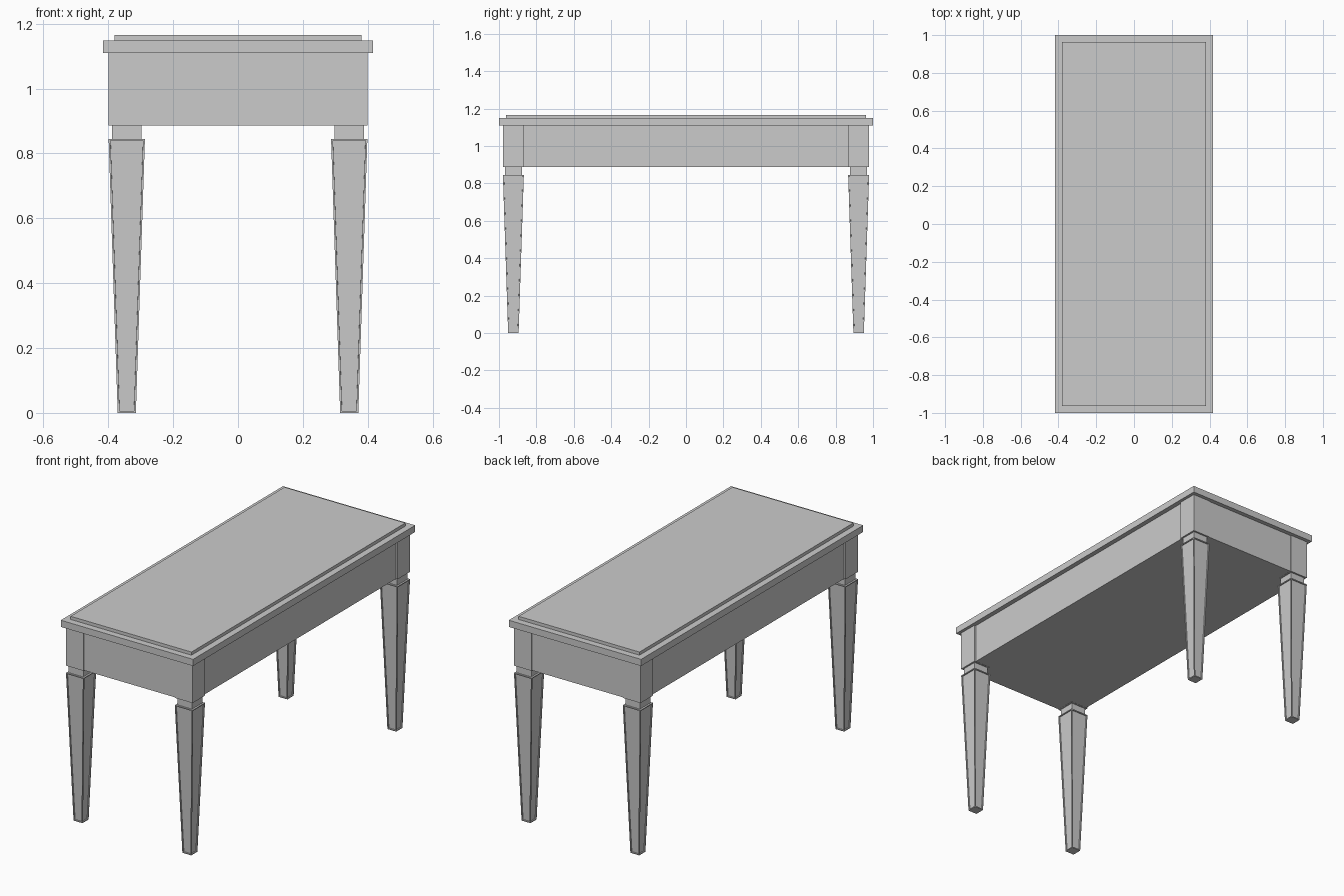
import bpy, bmesh
from mathutils import Vector

if "Cube" in bpy.data.objects:
    bpy.data.objects.remove(bpy.data.objects["Cube"])


def finish(name, bm):
    bmesh.ops.recalc_face_normals(bm, faces=bm.faces)
    me = bpy.data.meshes.new(name)
    bm.to_mesh(me)
    bm.free()
    ob = bpy.data.objects.new(name, me)
    bpy.context.collection.objects.link(ob)
    return ob


def block(name, cx, cy, hx, hy, z0, z1, taper=1.0, panel=None):
    """Box from half sizes; taper scales the foot, panel=(margin, depth) recesses the sides."""
    bm = bmesh.new()
    bmesh.ops.create_cube(bm, size=2)
    for v in bm.verts:
        s = taper if v.co.z < 0 else 1.0
        v.co = Vector((cx + v.co.x * hx * s, cy + v.co.y * hy * s,
                       z0 if v.co.z < 0 else z1))
    if panel:
        bm.normal_update()
        sides = [f for f in bm.faces if abs(f.normal.z) < 0.5]
        bmesh.ops.inset_individual(bm, faces=sides, thickness=panel[0])
        # step the panel straight inwards
        bmesh.ops.inset_individual(bm, faces=sides, thickness=0.0005, depth=-panel[1])
    return finish(name, bm)


# Table top: wide slab with a thinner raised panel
block("top_slab", 0, 0, 0.417, 1.0, 1.11, 1.148)
block("top_panel", 0, 0, 0.381, 0.963, 1.148, 1.166)

# Solid apron, slightly behind the corner blocks
block("apron", 0, 0, 0.39, 0.975, 0.887, 1.11)

# Four legs: corner block, neck and tapered panelled leg
for sx, side in ((-1, "left"), (1, "right")):
    for sy, end in ((-1, "front"), (1, "back")):
        x, y = sx * 0.343, sy * 0.923
        tag = f"{end}_{side}"
        block(f"{tag}_corner_block", x, y, 0.056, 0.056, 0.886, 1.11)
        block(f"{tag}_neck", x, y, 0.046, 0.046, 0.845, 0.886)
        block(f"{tag}_leg", x, y, 0.056, 0.056, 0, 0.845,
              taper=0.5, panel=(0.008, 0.006))
